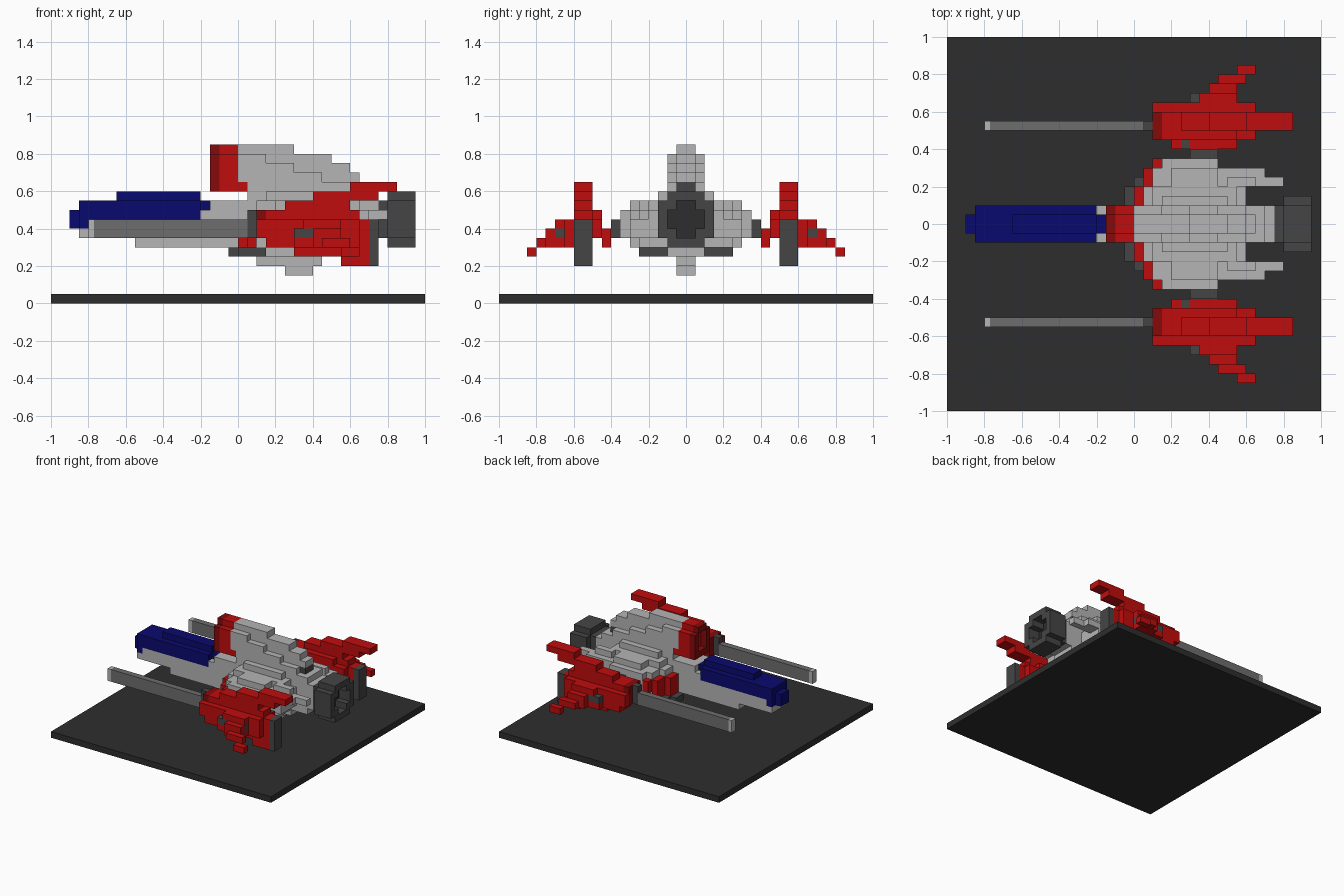
import bpy, bmesh
from mathutils import Vector

if "Cube" in bpy.data.objects:
    bpy.data.objects.remove(bpy.data.objects["Cube"], do_unlink=True)

U = 0.05  # one block


def material(name, rgb):
    m = bpy.data.materials.new(name)
    m.use_nodes = True
    m.diffuse_color = (*rgb, 1)
    m.node_tree.nodes["Principled BSDF"].inputs["Base Color"].default_value = (*rgb, 1)
    return m


MATS = {
    "light": material("light grey", (0.46, 0.46, 0.46)),
    "grey": material("mid grey", (0.155, 0.155, 0.155)),
    "dark": material("dark grey", (0.06, 0.06, 0.06)),
    "black": material("black", (0.027, 0.027, 0.027)),
    "red": material("red", (0.53, 0.004, 0.004)),
    "dark_red": material("dark red", (0.24, 0.003, 0.003)),
    "blue": material("dark blue", (0.003, 0.003, 0.16)),
}
blocks = {}   # block cell -> part name; later parts replace earlier ones
colours = {}  # part name -> colour


def centre(name, colour, rows):
    """Rows are x0, x1, half width, z0, z1 in blocks, symmetric about y = 0."""
    colours[name] = colour
    for x0, x1, w, z0, z1 in rows:
        fill(name, x0, x1, -w, w, z0, z1)


def pair(name, colour, rows):
    """Rows are x0, x1, y0, y1, z0, z1 in blocks, built on both sides."""
    for side, s in (("left", 1), ("right", -1)):
        part = side + "_" + name
        # the front faces -y, so the sides of this long hull are named by y
        colours[part] = colour
        for x0, x1, y0, y1, z0, z1 in rows:
            a, b = sorted((s * y0, s * y1))
            fill(part, x0, x1, a, b, z0, z1)


def fill(name, x0, x1, y0, y1, z0, z1):
    for x in range(x0, x1):
        for y in range(y0, y1):
            for z in range(z0, z1):
                blocks[x, y, z] = name


def carve(x0, x1, w, z0, z1):
    for x in range(x0, x1):
        for y in range(-w, w):
            for z in range(z0, z1):
                blocks.pop((x, y, z), None)


# Hull: nose, round middle, belly and tail
centre("hull", "light", [
    (-17, 15, 2, 7, 9), (-11, 14, 2, 6, 7), (-4, 15, 2, 9, 10), (-3, 15, 2, 10, 11),
    (1, 14, 2, 11, 12), (1, 11, 2, 5, 6), (2, 9, 1, 4, 5), (5, 8, 1, 3, 4),
    (2, 11, 5, 6, 7), (4, 9, 6, 6, 7),
    (1, 12, 4, 7, 10), (2, 12, 6, 7, 10), (3, 9, 7, 7, 10),
    (2, 11, 4, 10, 11), (4, 9, 6, 10, 11), (3, 10, 3, 11, 12)])
pair("tail_prong", "light", [(11, 14, 4, 6, 9, 10), (11, 16, 4, 5, 9, 10), (10, 13, 4, 5, 10, 11)])

# Red leading edge and dark intakes under it
pair("leading_edge", "red", [(0, 1, 2, 4, 6, 9), (1, 2, 4, 6, 6, 9), (2, 3, 6, 7, 7, 9)])
pair("intake", "dark", [(-1, 3, 2, 4, 5, 6), (0, 3, 4, 5, 5, 6)])

# Canopy over the nose
centre("canopy", "blue", [
    (-18, -16, 1, 8, 10), (-17, -16, 2, 8, 10), (-17, -4, 2, 9, 10), (-17, -4, 2, 10, 11),
    (-4, -3, 1, 10, 11), (-13, -4, 1, 11, 12)])

# Stepped dorsal fin with a hollow red air scoop
centre("dorsal_fin", "light", [
    (0, 3, 1, 12, 17), (0, 6, 1, 12, 17), (0, 10, 1, 12, 16), (0, 12, 1, 12, 15),
    (0, 13, 1, 13, 14), (0, 3, 2, 12, 16), (0, 6, 2, 12, 15), (0, 9, 2, 12, 14),
    (0, 12, 2, 12, 13)])
centre("scoop", "red", [(-3, 0, 1, 12, 17), (-3, 0, 2, 12, 16), (0, 1, 2, 12, 13)])
centre("scoop_lip", "dark_red", [(-3, -2, 1, 12, 17), (-3, -2, 2, 12, 16)])
carve(-3, -2, 1, 13, 16)
centre("fin_vent", "dark", [(12, 13, 1, 12, 13)])

# Main engine: octagonal nozzle with a recessed black core
centre("engine", "dark", [(15, 16, 2, 7, 11), (16, 19, 3, 7, 11), (16, 19, 2, 6, 12)])
carve(17, 19, 1, 7, 11)
carve(17, 19, 2, 8, 10)
centre("engine_core", "black", [(16, 17, 1, 7, 11), (16, 17, 2, 8, 10)])

# Side pods: struts, red shell, swept fins, exhaust blocks
pair("strut", "dark", [(6, 9, 7, 8, 7, 9), (5, 6, 8, 9, 6, 8)])
pair("pod", "red", [
    (2, 13, 9, 13, 7, 9), (3, 13, 10, 13, 6, 9), (3, 11, 9, 12, 9, 10), (3, 13, 10, 12, 6, 10),
    (5, 12, 10, 12, 10, 11), (8, 15, 10, 12, 11, 12), (12, 17, 10, 12, 12, 13),
    (6, 11, 10, 12, 5, 6), (11, 14, 10, 12, 4, 9),
    (4, 5, 8, 9, 6, 8), (6, 11, 8, 9, 6, 8)])
pair("pod_nose", "dark_red", [(2, 3, 9, 12, 7, 10)])
pair("pod_fin", "red", [
    (7, 11, 13, 14, 8, 9), (6, 11, 13, 14, 6, 7), (8, 11, 14, 15, 6, 8),
    (9, 12, 15, 16, 6, 7), (11, 13, 16, 17, 5, 6)])
pair("pod_slot", "dark", [(6, 11, 13, 14, 7, 8)])
pair("pod_exhaust", "dark", [(14, 15, 10, 12, 4, 9)])
pair("cannon_mount", "dark", [(1, 2, 10, 11, 7, 10)])

# Display base
centre("base_plate", "black", [(-20, 20, 20, 0, 1)])

# Corner offsets of the six block faces, wound outwards
FACES = {
    (1, 0, 0): ((1, 0, 0), (1, 1, 0), (1, 1, 1), (1, 0, 1)),
    (-1, 0, 0): ((0, 0, 0), (0, 0, 1), (0, 1, 1), (0, 1, 0)),
    (0, 1, 0): ((0, 1, 0), (0, 1, 1), (1, 1, 1), (1, 1, 0)),
    (0, -1, 0): ((0, 0, 0), (1, 0, 0), (1, 0, 1), (0, 0, 1)),
    (0, 0, 1): ((0, 0, 1), (1, 0, 1), (1, 1, 1), (0, 1, 1)),
    (0, 0, -1): ((0, 0, 0), (0, 1, 0), (1, 1, 0), (1, 0, 0)),
}


def finish(name, colour, bm):
    me = bpy.data.meshes.new(name)
    bm.to_mesh(me)
    bm.free()
    me.materials.append(MATS[colour])
    ob = bpy.data.objects.new(name, me)
    bpy.context.collection.objects.link(ob)


# Skin each part with its outer faces, then merge the flat areas
for name, colour in colours.items():
    bm = bmesh.new()
    verts = {}
    for cell in [c for c, n in blocks.items() if n == name]:
        for step, corners in FACES.items():
            if tuple(a + b for a, b in zip(cell, step)) in blocks:
                continue
            loop = []
            for c in corners:
                key = tuple(a + b for a, b in zip(cell, c))
                if key not in verts:
                    verts[key] = bm.verts.new(Vector(key) * U)
                loop.append(verts[key])
            bm.faces.new(loop)
    bmesh.ops.dissolve_limit(bm, angle_limit=0.01, verts=bm.verts[:], edges=bm.edges[:])
    finish(name, colour, bm)

# Long cannons with pale tips
for side, s in (("left", 1), ("right", -1)):
    for part, colour, x0, x1 in (("cannon", "grey", -0.77, 0.05), ("cannon_tip", "light", -0.8, -0.77)):
        bm = bmesh.new()
        bmesh.ops.create_cube(bm, size=1)
        for v in bm.verts:
            v.co = ((x0 + x1) / 2 + v.co.x * (x1 - x0), s * 0.525 + v.co.y * 0.05, 0.4 + v.co.z * 0.1)
        finish(side + "_" + part, colour, bm)
